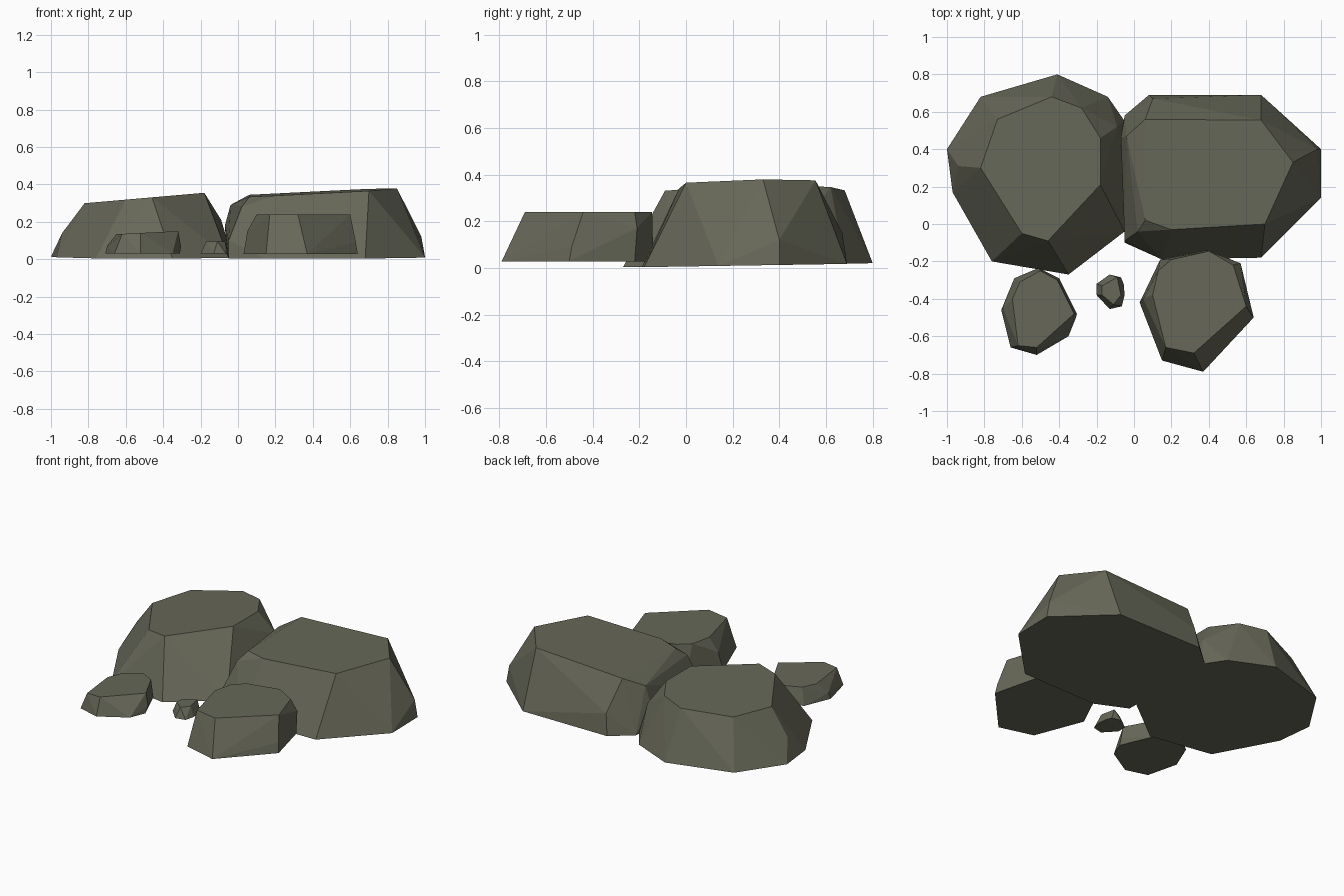
import bpy, bmesh, math

if "Cube" in bpy.data.objects:
    bpy.data.objects.remove(bpy.data.objects["Cube"])

# One grey-olive stone colour
stone = bpy.data.materials.new("olive_stone")
stone.diffuse_color = (0.135, 0.137, 0.098, 1.0)
stone.use_nodes = True
stone.node_tree.nodes["Principled BSDF"].inputs["Base Color"].default_value = stone.diffuse_color


def rock(name, base, top, base_z, top_z, extra=()):
    """Chiselled rock: hull of a base outline, a top outline and a few mid-height corners."""
    bm = bmesh.new()
    for x, y in base:
        bm.verts.new((x, y, base_z(x, y)))
    for x, y in top:
        bm.verts.new((x, y, top_z(x, y)))
    for p in extra:
        bm.verts.new(p)
    res = bmesh.ops.convex_hull(bm, input=bm.verts[:])
    junk = {v for v in res["geom_interior"] + res["geom_unused"]
            if isinstance(v, bmesh.types.BMVert)}
    bmesh.ops.delete(bm, geom=list(junk), context='VERTS')
    # merge nearly coplanar triangles into broad flat facets
    bmesh.ops.dissolve_limit(bm, angle_limit=math.radians(2),
                             verts=bm.verts[:], edges=bm.edges[:])
    bmesh.ops.recalc_face_normals(bm, faces=bm.faces[:])
    me = bpy.data.meshes.new(name)
    bm.to_mesh(me)
    bm.free()
    me.materials.append(stone)
    ob = bpy.data.objects.new(name, me)
    bpy.context.collection.objects.link(ob)
    return ob


# Large rock, back left, top rising to the right
rock("large_left_rock",
     [(-1, .40), (-.82, .68), (-.41, .80), (-.14, .68), (-.05, .55),
      (-.03, .25), (-.05, -.04), (-.35, -.27), (-.76, -.20), (-.97, .17)],
     [(-.73, .56), (-.44, .68), (-.28, .62), (-.18, .46), (-.18, .21),
      (-.46, -.09), (-.60, -.05), (-.82, .30)],
     lambda x, y: .003 + .016 * (y + .27),
     lambda x, y: .30 + .087 * (x + .81),
     [(-.94, .31, .14), (-.09, .52, .21)])

# Large rock, back right, top rising to the right and back
rock("large_right_rock",
     [(-.05, .58), (.08, .69), (.68, .69), (1, .40), (1, .14),
      (.68, -.18), (.15, -.19), (-.05, -.10), (-.06, .30)],
     [(.06, .56), (.68, .555), (.85, .33), (.70, 0), (.20, -.03), (.06, .02)],
     lambda x, y: .003 + .016 * (y + .19),
     lambda x, y: .333 + .05 * (x - .06) + .02 * y,
     [(-.04, .47, .29), (.02, -.04, .28), (-.07, .46, .18),
      (.98, .40, .12), (.10, .67, .15), (-.05, -.09, .10)])

# Medium rock, front right
rock("medium_rock",
     [(.03, -.42), (.15, -.73), (.37, -.79), (.64, -.50), (.57, -.22),
      (.39, -.14), (.14, -.19)],
     [(.10, -.38), (.13, -.25), (.20, -.19), (.40, -.145), (.53, -.22),
      (.60, -.44), (.32, -.69), (.17, -.66)],
     lambda x, y: .028,
     lambda x, y: .24,
     [(.05, -.40, .15), (.63, -.49, .09), (.57, -.21, .17)])

# Small rock, front left
rock("small_rock",
     [(-.71, -.46), (-.66, -.66), (-.52, -.70), (-.35, -.60), (-.31, -.50),
      (-.40, -.29), (-.51, -.235), (-.64, -.29)],
     [(-.65, -.40), (-.62, -.65), (-.52, -.66), (-.32, -.48), (-.41, -.30),
      (-.50, -.25), (-.61, -.31)],
     lambda x, y: .03,
     lambda x, y: .135 + .05 * (x + .62),
     [(-.70, -.45, .07), (-.305, -.48, .07)])

# Pebble, front centre
rock("pebble",
     [(-.20, -.32), (-.20, -.38), (-.13, -.455), (-.065, -.44), (-.05, -.38),
      (-.055, -.32), (-.07, -.285), (-.13, -.27)],
     [(-.17, -.38), (-.17, -.33), (-.09, -.285), (-.07, -.38), (-.11, -.43)],
     lambda x, y: .03,
     lambda x, y: .095)
